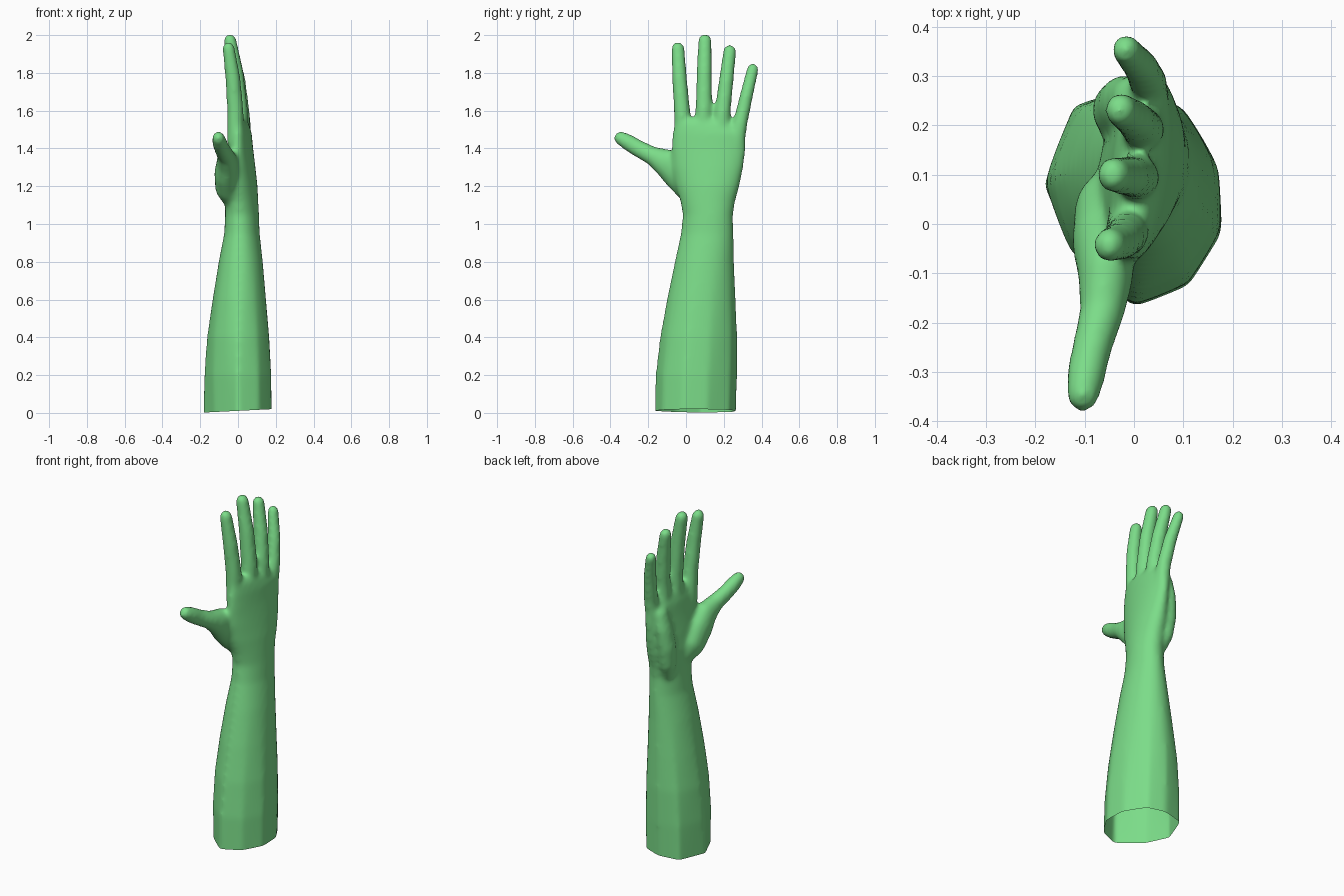
import bpy, bmesh, math
from mathutils import Vector

if "Cube" in bpy.data.objects:
    bpy.data.objects.remove(bpy.data.objects["Cube"])

skin = bpy.data.materials.new("green skin")
skin.diffuse_color = (0.20, 0.72, 0.25, 1)
skin.use_nodes = True
skin.node_tree.nodes["Principled BSDF"].inputs["Base Color"].default_value = skin.diffuse_color

bm = bmesh.new()


def loft(rings):
    """Closed skin through a list of equal-length point rings."""
    vs = [[bm.verts.new(p) for p in r] for r in rings]
    n = len(vs[0])
    for a, b in zip(vs, vs[1:]):
        for i in range(n):
            j = (i + 1) % n
            bm.faces.new((a[i], a[j], b[j], b[i]))
    bm.faces.new(vs[0][::-1])
    bm.faces.new(vs[-1])


# Faceted outline of the arm stump, each edge divided so it can blend to round
stump = [(-.178, .08), (-.12, -.05), (0, -.163), (.11, -.12), (.177, -.015),
         (.17, .11), (.10, .228), (0, .262), (-.12, .237)]
unit = []
for i, p in enumerate(stump):
    q = stump[(i + 1) % len(stump)]
    for k in range(5):
        t = k / 5
        unit.append(Vector(((p[0] + (q[0] - p[0]) * t) / .178,
                            (p[1] + (q[1] - p[1]) * t - .05) / .213)))


def section(z, x0, x1, y0, y1, shear, rnd):
    cx, cy, a, b = (x0 + x1) / 2, (y0 + y1) / 2, (x1 - x0) / 2, (y1 - y0) / 2
    pts = []
    for u in unit:
        v = u.lerp(u.normalized(), rnd)
        pts.append((cx + a * v.x + shear * b * v.y, cy + b * v.y, z))
    return pts


# Forearm, wrist and palm: z, x range, y range, shear, roundness
loft([section(*s) for s in [
    (-.10, -.182, .180, -.169, .265, 0, 0),
    (.00, -.182, .180, -.169, .267, 0, .05),
    (.20, -.181, .178, -.163, .272, 0, .25),
    (.40, -.166, .167, -.139, .272, 0, .5),
    (.60, -.136, .149, -.102, .263, .01, .75),
    (.80, -.102, .131, -.059, .254, .03, 1),
    (.95, -.072, .114, -.027, .251, .08, 1),
    (1.05, -.067, .110, -.017, .249, .10, 1),
    (1.12, -.068, .106, -.030, .260, .10, 1),
    (1.20, -.072, .101, -.055, .283, .12, 1),
    (1.30, -.063, .089, -.075, .304, .12, 1),
    (1.40, -.050, .077, -.078, .317, .10, 1),
    (1.48, -.042, .070, -.072, .318, .09, 1),
    (1.53, -.032, .056, -.062, .260, .08, 1),
    (1.56, -.016, .034, -.045, .200, .06, 1)]])


def digit(path):
    """Tube through (x, y, z, radius across x, radius along the hand), round tip."""
    pts = [(Vector(p[:3]), p[3], p[4]) for p in path]
    end, ra, rb = pts[-1]
    way = (end - pts[-2][0]).normalized()
    for k in range(1, 6):
        ang = k * math.pi / 2 / 5.3
        pts.append((end + way * ra * math.sin(ang), ra * math.cos(ang), rb * math.cos(ang)))
    rings = []
    for i, (c, a, b) in enumerate(pts):
        t = (pts[min(i + 1, len(pts) - 1)][0] - pts[max(i - 1, 0)][0]).normalized()
        u = Vector((1, 0, 0))
        u = (u - t * u.dot(t)).normalized()
        v = t.cross(u)
        rings.append([c + u * a * math.cos(w) + v * b * math.sin(w)
                      for w in (2 * math.pi * k / 20 for k in range(20))])
    loft(rings)


# Four fingers: base, knuckle, middle joint and tip centre
fingers = [
    ((-.014, -.010, 1.42), (-.014, -.021, 1.60), (-.027, -.034, 1.77), (-.050, -.043, 1.932)),
    ((.008, .090, 1.42), (.006, .095, 1.62), (-.012, .097, 1.80), (-.042, .100, 1.973)),
    ((.020, .180, 1.40), (.018, .194, 1.60), (.000, .213, 1.76), (-.028, .232, 1.918)),
    ((.030, .260, 1.38), (.030, .286, 1.53), (.013, .320, 1.68), (-.017, .354, 1.822)),
]
for n, f in enumerate(fingers):
    s = (1, 1.03, .99, .9)[n]
    radii = ((.045, .050), (.044, .044), (.041, .040), (.033, .036))
    digit([p + (a * s, b * s) for p, (a, b) in zip(f, radii)])

# Thumb with its fleshy root, running out of the wrist side of the palm
digit([(-.030, .080, 1.12, .045, .060),
       (-.055, .030, 1.19, .066, .085),
       (-.062, -.040, 1.270, .064, .090),
       (-.057, -.110, 1.328, .056, .076),
       (-.065, -.180, 1.362, .046, .050),
       (-.085, -.250, 1.398, .041, .046),
       (-.098, -.310, 1.434, .040, .044),
       (-.104, -.348, 1.456, .034, .037)])

# Fleshy heel of the palm below the little finger
digit([(-.015, .195, 1.06, .035, .035),
       (-.030, .215, 1.14, .048, .052),
       (-.036, .232, 1.25, .050, .056),
       (-.026, .246, 1.36, .044, .056),
       (-.008, .252, 1.45, .036, .048)])

bmesh.ops.recalc_face_normals(bm, faces=bm.faces)
mesh = bpy.data.meshes.new("forearm_and_hand")
bm.to_mesh(mesh)
bm.free()
arm = bpy.data.objects.new("forearm_and_hand", mesh)
bpy.context.collection.objects.link(arm)
bpy.context.view_layer.objects.active = arm
arm.select_set(True)

# Fuse the parts into one skin
fuse = arm.modifiers.new("fuse", 'REMESH')
fuse.mode = 'VOXEL'
fuse.voxel_size = .01
bpy.ops.object.modifier_apply(modifier="fuse")

# Soften the joins, then cut the stump open at its slightly tilted end
bm = bmesh.new()
bm.from_mesh(arm.data)
for _ in range(10):
    bmesh.ops.smooth_vert(bm, verts=bm.verts, factor=.5,
                          use_axis_x=True, use_axis_y=True, use_axis_z=True)
bmesh.ops.bisect_plane(bm, geom=bm.verts[:] + bm.edges[:] + bm.faces[:],
                       plane_co=(-.178, .08, .002), plane_no=(-.05, 0, 1), clear_inner=True)
for f in bm.faces:
    f.smooth = True
bm.to_mesh(arm.data)
bm.free()
arm.data.materials.clear()
arm.data.materials.append(skin)
